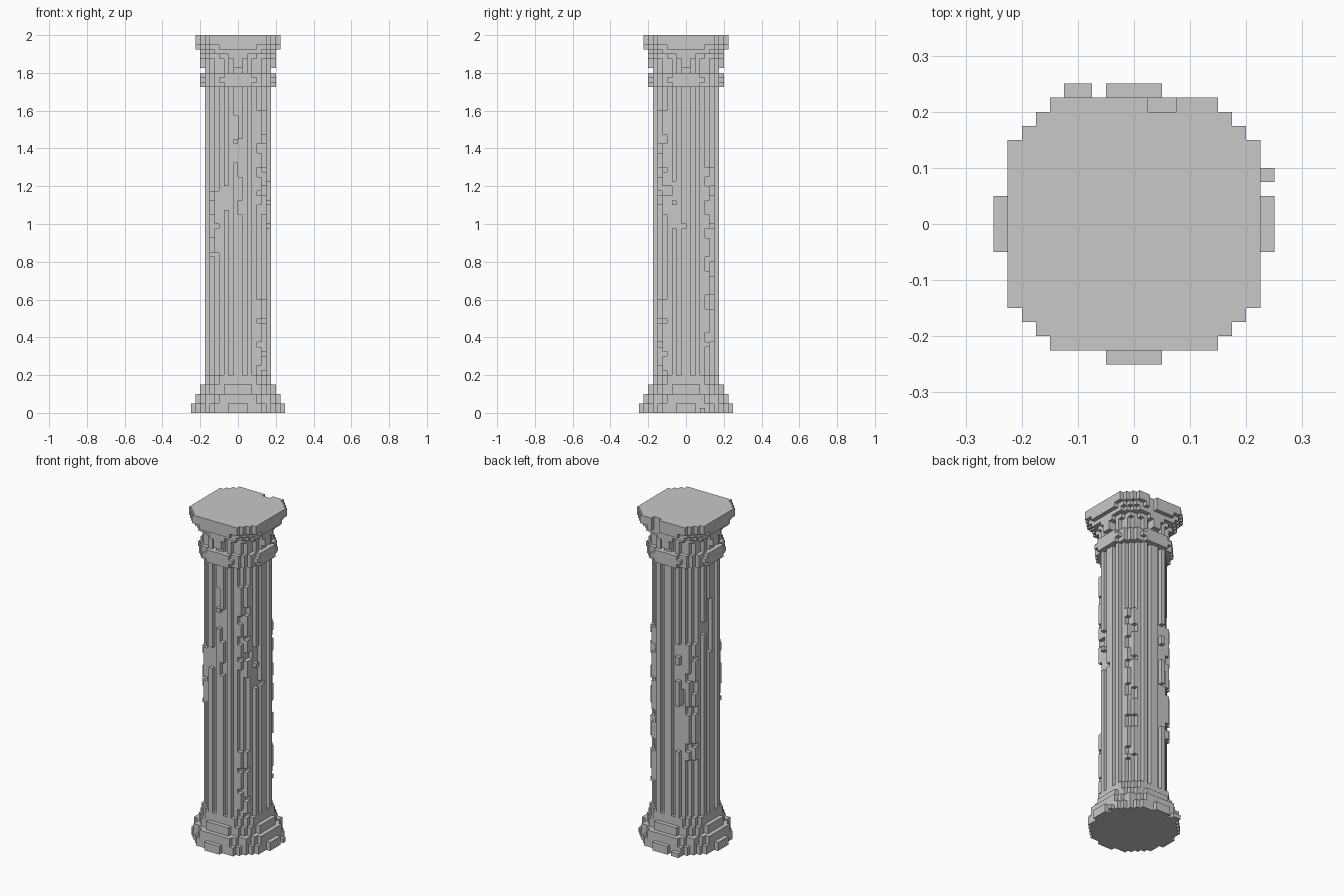
import bpy
import bmesh
import math
import random

random.seed(4)
UNIT = 0.025

old = bpy.data.objects.get("Cube")
if old:
    bpy.data.objects.remove(old, do_unlink=True)

stone = bpy.data.materials.new("grey_stone")
stone.use_nodes = True
GREY = (0.58, 0.58, 0.58, 1)
stone.diffuse_color = GREY
stone.node_tree.nodes["Principled BSDF"].inputs["Base Color"].default_value = GREY

blocks = set()


def disc(low, high, limit, reach, keep=None):
    """Fill layers with a stepped disc; keep(u, v) can reject cells."""
    for i in range(-reach, reach):
        for j in range(-reach, reach):
            u, v = abs(i + 0.5), abs(j + 0.5)
            if u * u + v * v <= limit and (keep is None or keep(u, v)):
                blocks.update((i, j, k) for k in range(low, high))


def ridge(u, v):
    """Leave out the flutes beside the middle rib of each side."""
    return not (max(u, v) == 6.5 and min(u, v) == 1.5)


def outermost(angle, k):
    """First block met when coming in from outside at this angle."""
    for step in range(40, 16, -1):
        r = step / 4
        cell = (math.floor(r * math.cos(angle)), math.floor(r * math.sin(angle)), k)
        if cell in blocks:
            return cell
    return None


def crack(start, end, top, bottom):
    """Chip a wandering line of blocks out of the shaft."""
    k = top
    while k > bottom:
        run = random.randint(2, 5)
        t = (top - k) / (top - bottom)
        angle = math.radians(start + (end - start) * t + random.uniform(-9, 9))
        for z in range(max(bottom, k - run), k):
            cell = outermost(angle, z)
            if cell and math.hypot(cell[0] + 0.5, cell[1] + 0.5) > 6.5:
                blocks.discard(cell)
        k -= random.randint(1, run)


def worn_rib(sx, sy, top, bottom):
    """Leave broken pieces of the outer rib on a corner of the shaft."""
    for u, v in ((5.5, 4.5), (4.5, 5.5)):
        k = top
        while k > bottom:
            run = random.randint(2, 7)
            cell = (math.floor(sx * u), math.floor(sy * v))
            blocks.update((*cell, z) for z in range(max(bottom, k - run), k))
            k -= run + random.randint(1, 3)


# Stepped base
disc(0, 2, 95, 10)
disc(2, 4, 85, 9)
disc(4, 6, 66, 8)
disc(6, 8, 55, 7)

# Fluted shaft with weathering
disc(8, 69, 49, 7, ridge)
for line in [(-100, -75, 66, 50), (-78, -68, 48, 42), (-112, -100, 50, 43),
             (-22, -10, 49, 39), (105, 115, 50, 24), (165, 170, 60, 46)]:
    crack(*line)
for rib in [(1, -1, 64, 42), (1, -1, 24, 8), (-1, -1, 47, 33),
            (1, 1, 52, 24), (1, 1, 22, 14), (-1, 1, 50, 22)]:
    worn_rib(*rib)

# Ring below the capital
disc(69, 72, 64, 8)
disc(70, 71, 69, 8)

# Neck and flared capital, with a narrow wedge in the middle of each side
disc(72, 75, 51, 7, ridge)
for k, half in ((73, 1), (74, 1), (75, 2)):
    for a in range(-half, half):
        for side in (-8, 7):
            blocks.update({(a, side, k), (side, a, k)})
            inner = side + 1 if side < 0 else side - 1
            blocks.update({(a, inner, k), (inner, a, k)})
disc(75, 76, 62, 8)
disc(76, 77, 80, 8)

# Top slab with a broken back edge
disc(77, 78, 92, 9)
disc(78, 80, 105, 9)
blocks -= {(i, 8, k) for i in (1, 2) for k in range(77, 80)}

# Loose chips at the foot
blocks |= {(-5, 9, 0), (-4, 9, 0), (9, 3, 0)}


def build(name, low, high):
    """Mesh the exposed sides of the blocks between two layers."""
    bm = bmesh.new()
    corners = {}

    def corner(p):
        if p not in corners:
            corners[p] = bm.verts.new([c * UNIT for c in p])
        return corners[p]

    for cell in sorted(b for b in blocks if low <= b[2] < high):
        for axis in range(3):
            for side in (0, 1):
                beside = list(cell)
                beside[axis] += 2 * side - 1
                if tuple(beside) in blocks:
                    continue
                quad = []
                for s, t in ((0, 0), (1, 0), (1, 1), (0, 1)):
                    p = list(cell)
                    p[axis] += side
                    p[(axis + 1) % 3] += s
                    p[(axis + 2) % 3] += t
                    quad.append(corner(tuple(p)))
                bm.faces.new(quad if side else quad[::-1])
    # Merge flat neighbours into larger faces
    bmesh.ops.dissolve_limit(bm, angle_limit=0.01, verts=bm.verts[:], edges=bm.edges[:])
    mesh = bpy.data.meshes.new(name)
    bm.to_mesh(mesh)
    bm.free()
    mesh.materials.append(stone)
    bpy.context.collection.objects.link(bpy.data.objects.new(name, mesh))


for part in [("base", 0, 8), ("shaft", 8, 69), ("ring", 69, 72),
             ("capital", 72, 77), ("top_slab", 77, 80)]:
    build(*part)
